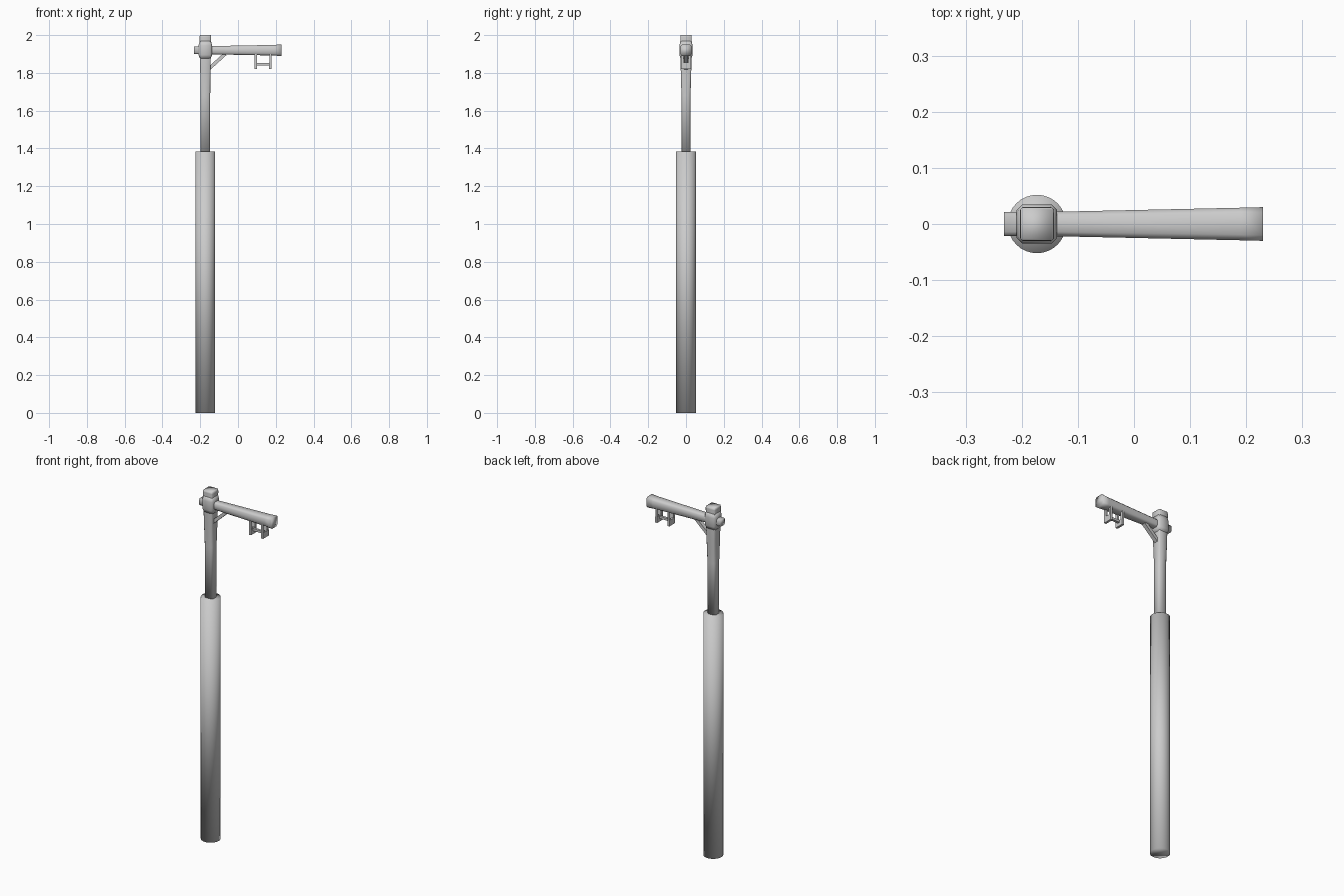
import bpy
import bmesh
from math import atan2
from mathutils import Vector

cube = bpy.data.objects.get("Cube")
if cube:
    bpy.data.objects.remove(cube)

GREY = (0.6, 0.6, 0.6, 1)
grey = bpy.data.materials.new("weathered grey")
grey.use_nodes = True
grey.diffuse_color = GREY
grey.node_tree.nodes["Principled BSDF"].inputs["Base Color"].default_value = GREY

POST_X = -0.173
ARM_Z = 1.92


def finish(name, bm, smooth):
    bmesh.ops.recalc_face_normals(bm, faces=bm.faces[:])
    mesh = bpy.data.meshes.new(name)
    bm.to_mesh(mesh)
    bm.free()
    mesh.materials.append(grey)
    for face in mesh.polygons:
        face.use_smooth = smooth
    obj = bpy.data.objects.new(name, mesh)
    bpy.context.collection.objects.link(obj)
    return obj


def chamfered(a, b, cut):
    """Outline of a rectangle with half sizes a, b and cut corners."""
    return [(a, -b + cut), (a, b - cut), (a - cut, b), (-a + cut, b),
            (-a, b - cut), (-a, -b + cut), (-a + cut, -b), (a - cut, -b)]


def loft(name, sections, place):
    """Skin (position, half a, half b, cut) sections and cap both ends."""
    bm = bmesh.new()
    rings = [[bm.verts.new(place(p, u, v)) for u, v in chamfered(a, b, cut)]
             for p, a, b, cut in sections]
    for low, high in zip(rings, rings[1:]):
        for i in range(len(low)):
            j = (i + 1) % len(low)
            bm.faces.new((low[i], low[j], high[j], high[i]))
    bm.faces.new(rings[0])
    bm.faces.new(rings[-1])
    return finish(name, bm, True)


def upright(p, u, v):
    return (POST_X + u, v, p)


def sideways(p, u, v):
    return (p, u, ARM_Z + v)


def box(name, centre, size):
    bm = bmesh.new()
    bmesh.ops.create_cube(bm, size=1)
    bmesh.ops.scale(bm, vec=size, verts=bm.verts)
    obj = finish(name, bm, False)
    obj.location = centre
    return obj


# Thick round lower pole, softly shaded over its rims
bm = bmesh.new()
bmesh.ops.create_cone(bm, cap_ends=True, segments=32, radius1=0.052,
                      radius2=0.052, depth=1.385)
pole = finish("lower_pole", bm, True)
pole.location = (POST_X, 0, 1.385 / 2)

# Slim square post, slightly narrower below
loft("upper_post", [(1.36, 0.026, 0.023, 0.008), (1.68, 0.026, 0.024, 0.008),
                    (1.82, 0.027, 0.028, 0.005), (1.99, 0.030, 0.030, 0.004),
                    (2.0, 0.029, 0.029, 0.004)], upright)

# Bulging collar where the arm passes through
loft("collar", [(1.875, 0.028, 0.028, 0.006), (1.895, 0.036, 0.035, 0.010),
                (1.945, 0.036, 0.035, 0.010), (1.968, 0.030, 0.030, 0.006)], upright)

# Tapered cross arm with a heavier tip
loft("cross_arm", [(-0.232, 0.021, 0.020, 0.007), (-0.13, 0.022, 0.022, 0.008),
                   (0.19, 0.029, 0.028, 0.010), (0.23, 0.030, 0.031, 0.010)], sideways)

# Diagonal brace under the arm
start, end = Vector((-0.158, 0, 1.818)), Vector((-0.068, 0, 1.900))
span = end - start
brace = box("diagonal_brace", (start + end) / 2, (span.length, 0.022, 0.018))
brace.rotation_euler.y = -atan2(span.z, span.x)

# Pair of hanging U brackets joined by a bar
for side, x in (("inner", 0.094), ("outer", 0.171)):
    box(side + "_bracket_base", (x, 0, 1.837), (0.013, 0.052, 0.034))
    for end_name, y in (("front", -0.019), ("back", 0.019)):
        box(f"{side}_bracket_{end_name}_leg", (x, y, 1.876), (0.011, 0.014, 0.048))
box("bracket_bar", (0.1325, 0, 1.845), (0.075, 0.014, 0.013))
